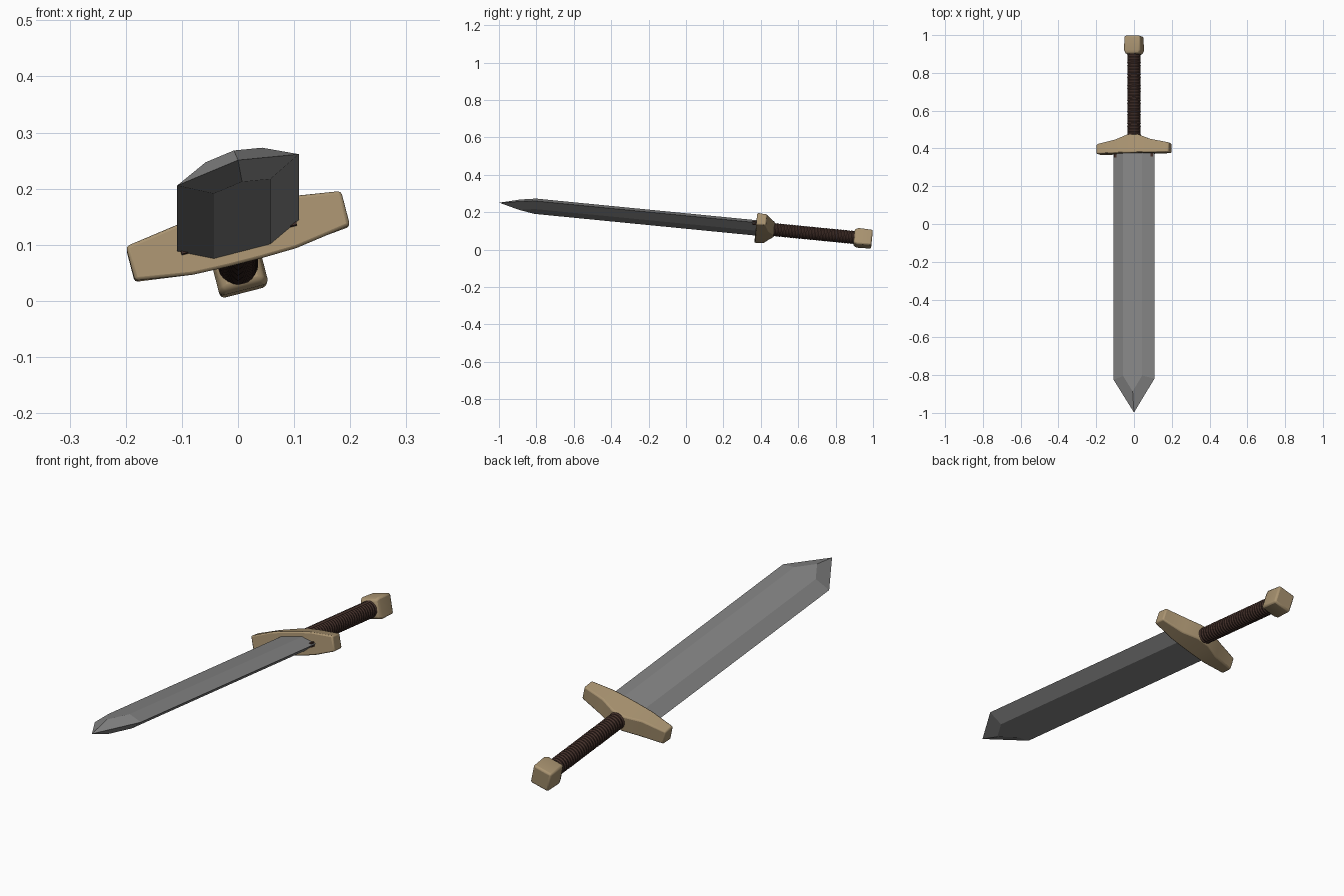
import bpy, bmesh, math
from mathutils import Matrix

if "Cube" in bpy.data.objects:
    bpy.data.objects.remove(bpy.data.objects["Cube"])

# The sword is built along local Y, then rolled and tilted into its resting pose
POSE = (Matrix.Translation((0, 0, 0.153))
        @ Matrix.Rotation(math.radians(-5.6), 4, 'X')
        @ Matrix.Rotation(math.radians(-14.5), 4, 'Y'))


def material(name, rgb):
    m = bpy.data.materials.new(name)
    m.diffuse_color = (*rgb, 1)
    m.use_nodes = True
    m.node_tree.nodes["Principled BSDF"].inputs["Base Color"].default_value = m.diffuse_color
    return m


STEEL = material("grey steel", (0.235, 0.235, 0.235))
BRASS = material("tan brass", (0.40, 0.295, 0.165))
LEATHER = material("dark brown leather", (0.06, 0.031, 0.024))


def finish(bm, name, mat, bevel=0, smooth=False):
    bmesh.ops.recalc_face_normals(bm, faces=bm.faces)
    bm.transform(POSE)
    me = bpy.data.meshes.new(name)
    bm.to_mesh(me)
    bm.free()
    me.materials.append(mat)
    ob = bpy.data.objects.new(name, me)
    bpy.context.collection.objects.link(ob)
    if bevel:
        b = ob.modifiers.new("bevel", 'BEVEL')
        b.width, b.segments, b.limit_method = bevel, 2, 'ANGLE'
        b.angle_limit = math.radians(25)
    if smooth:
        bpy.context.view_layer.objects.active = ob
        ob.select_set(True)
        bpy.ops.object.shade_smooth_by_angle(angle=math.radians(40))
        ob.select_set(False)
    return ob


def loft(bm, rings):
    """Skin a list of equal-length point rings and cap both ends."""
    vs = [[bm.verts.new(p) for p in r] for r in rings]
    n = len(vs[0])
    for a, b in zip(vs, vs[1:]):
        for i in range(n):
            j = (i + 1) % n
            bm.faces.new((a[i], a[j], b[j], b[i]))
    bm.faces.new(vs[0])
    bm.faces.new(vs[-1])


# Blade: hexagonal section with a faceted point
W, F, T = 0.112, 0.052, 0.029
bm = bmesh.new()
points = [(0, -1.003, 0)]
for s in (-1, 1):
    points += [(s * W, 0.40, 0), (s * W, -0.825, 0), (0, -0.893, s * T)]
    for t in (-1, 1):
        points += [(s * F, 0.40, t * T), (s * F, -0.81, t * T)]
for p in points:
    bm.verts.new(p)
bmesh.ops.convex_hull(bm, input=bm.verts)
bmesh.ops.dissolve_limit(bm, angle_limit=0.02, verts=bm.verts, edges=bm.edges)
finish(bm, "blade", STEEL)

# Small leather liner where the blade enters the guard
bm = bmesh.new()
loft(bm, [[(x, y, z) for x, z in ((-0.106, -0.009), (0.106, -0.009),
                                 (0.106, 0.009), (-0.106, 0.009))]
          for y in (0.355, 0.40)])
finish(bm, "blade_liner", LEATHER)

# Guard: x station, back position, front half height, back half height
half = [(0.03, 0.474, 0.050, 0.036), (0.095, 0.448, 0.048, 0.038),
        (0.198, 0.427, 0.032, 0.030)]
stations = [(-x, y, f, b) for x, y, f, b in reversed(half)] + half
bm = bmesh.new()
loft(bm, [[(x, 0.375, -f), (x, 0.375, f), (x, y, b), (x, y, -b)]
          for x, y, f, b in stations])
finish(bm, "guard", BRASS, bevel=0.006, smooth=True)

# Grip: shallow wrapped ridges along a round handle
bm = bmesh.new()
TURNS, SIDES = 30, 24
rings = []
for k in range(TURNS * 4 + 1):
    y = 0.455 + 0.46 * k / (TURNS * 4)
    r = 0.0345 + 0.0015 * math.sin(k * math.pi / 2)
    rings.append([(r * math.cos(a), y, r * math.sin(a))
                  for a in (2 * math.pi * i / SIDES for i in range(SIDES))])
loft(bm, rings)
finish(bm, "grip", LEATHER, smooth=True)

# Pommel: rounded block, narrowed toward the grip
bm = bmesh.new()
loft(bm, [[(-h, y, -h), (h, y, -h), (h, y, h), (-h, y, h)]
          for y, h in ((0.902, 0.037), (0.922, 0.045), (0.999, 0.043))])
finish(bm, "pommel", BRASS, bevel=0.008, smooth=True)
